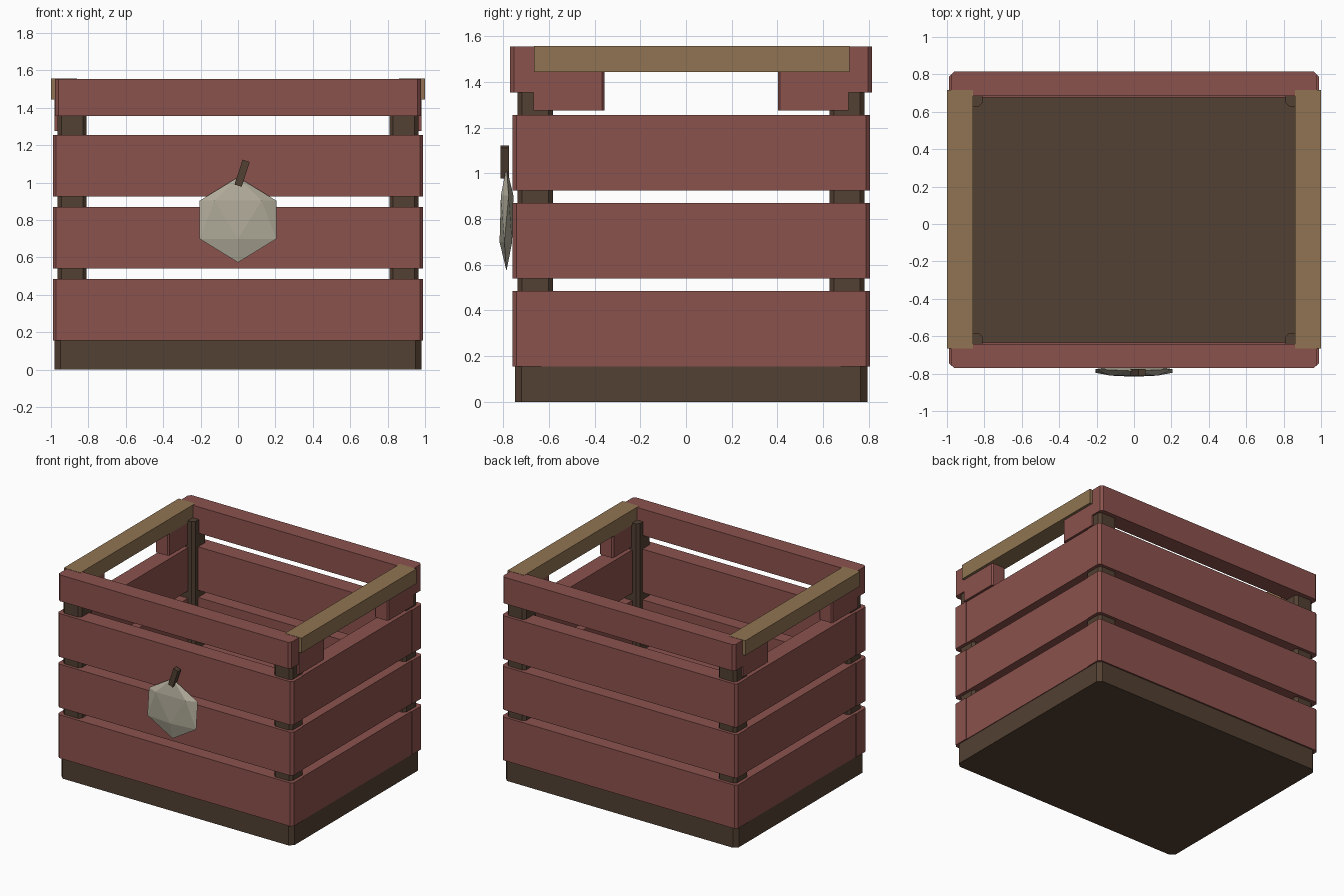
import bpy, bmesh, math
from mathutils import Matrix

if "Cube" in bpy.data.objects:
    bpy.data.objects.remove(bpy.data.objects["Cube"])

CY = 0.0225  # y centre of the crate body (the fruit badge pushes it back)


def material(name, rgb):
    m = bpy.data.materials.new(name)
    m.diffuse_color = (*rgb, 1)
    m.use_nodes = True
    m.node_tree.nodes["Principled BSDF"].inputs["Base Color"].default_value = m.diffuse_color
    return m


RED = material("red_paint", (0.26, 0.085, 0.075))
DARK = material("dark_wood", (0.085, 0.052, 0.032))
TAN = material("tan_wood", (0.28, 0.175, 0.085))
CREAM = material("cream", (0.44, 0.41, 0.32))


def finish(bm, name, mat):
    bmesh.ops.recalc_face_normals(bm, faces=bm.faces)
    me = bpy.data.meshes.new(name)
    bm.to_mesh(me)
    bm.free()
    me.materials.append(mat)
    ob = bpy.data.objects.new(name, me)
    bpy.context.collection.objects.link(ob)
    return ob


def board(name, x, y, z, mat, chamfer=0.0, keep=lambda px, py: True):
    """Box between (min, max) pairs; chamfers the vertical edges chosen by keep."""
    bm = bmesh.new()
    bmesh.ops.create_cube(bm, size=1)
    for v in bm.verts:
        for i, (a, b) in enumerate((x, y, z)):
            v.co[i] = b if v.co[i] > 0 else a
    if chamfer:
        edges = []
        for e in bm.edges:
            a, b = (v.co for v in e.verts)
            if abs(a.z - b.z) > 1e-4 and keep(a.x, a.y):
                edges.append(e)
        bmesh.ops.bevel(bm, geom=edges, offset=chamfer, segments=1, affect='EDGES')
    return finish(bm, name, mat)


def span(s, c, a, b):
    """Range a..b measured outward from c on side s."""
    return tuple(sorted((c + s * a, c + s * b)))


# Base
board("base", (-0.98, 0.98), (CY - 0.772, CY + 0.772), (0, 0.155), DARK, 0.03)

# Three rings of slats
for i in range(3):
    z = (0.155 + 0.385 * i, 0.485 + 0.385 * i)
    for s, label in ((-1, "front"), (1, "back")):
        board(f"{label}_slat_{i + 1}", (-0.99, 0.99), span(s, CY, 0.655, 0.783), z, RED,
              0.018, lambda px, py, s=s: s * (py - CY) > 0.7)
    for s, label in ((-1, "left"), (1, "right")):
        board(f"{label}_slat_{i + 1}", span(s, 0, 0.86, 0.985), (CY - 0.685, CY + 0.685), z,
              RED, 0.01, lambda px, py: abs(px) > 0.9)

# Top rails at front and back
for s, label in ((-1, "front"), (1, "back")):
    board(f"{label}_top_rail", (-0.978, 0.978), span(s, CY, 0.663, 0.793), (1.355, 1.555),
          RED, 0.018, lambda px, py, s=s: s * (py - CY) > 0.7)

# Handles, grip blocks and corner posts
for sx, side in ((-1, "left"), (1, "right")):
    board(f"{side}_handle", span(sx, 0, 0.86, 1.0), (CY + 0.003 - 0.69, CY + 0.003 + 0.69),
          (1.445, 1.557), TAN)
    for sy, end in ((-1, "front"), (1, "back")):
        board(f"{side}_{end}_grip_block", span(sx, 0, 0.865, 0.98), span(sy, CY, 0.38, 0.69),
              (1.275, 1.446), RED, 0.01, lambda px, py: abs(py - CY) < 0.5)
        board(f"{side}_{end}_post", span(sx, 0, 0.81, 0.965), span(sy, CY, 0.605, 0.76),
              (0.15, 1.46), DARK, 0.02)

# Fruit badge on the front
bm = bmesh.new()
bmesh.ops.create_icosphere(bm, subdivisions=1, radius=1)
fit = Matrix.Diagonal((0.241, 0.034, 0.228, 1)) @ Matrix.Rotation(math.radians(90), 4, 'Z')
bmesh.ops.transform(bm, matrix=Matrix.Translation((0, -0.786, 0.801)) @ fit, verts=bm.verts)
finish(bm, "fruit_badge", CREAM)

stem = board("fruit_stem", (-0.02, 0.02), (-0.019, 0.019), (-0.07, 0.07), DARK)
stem.location = (0.022, -0.793, 1.05)
stem.rotation_euler.y = math.radians(18)
